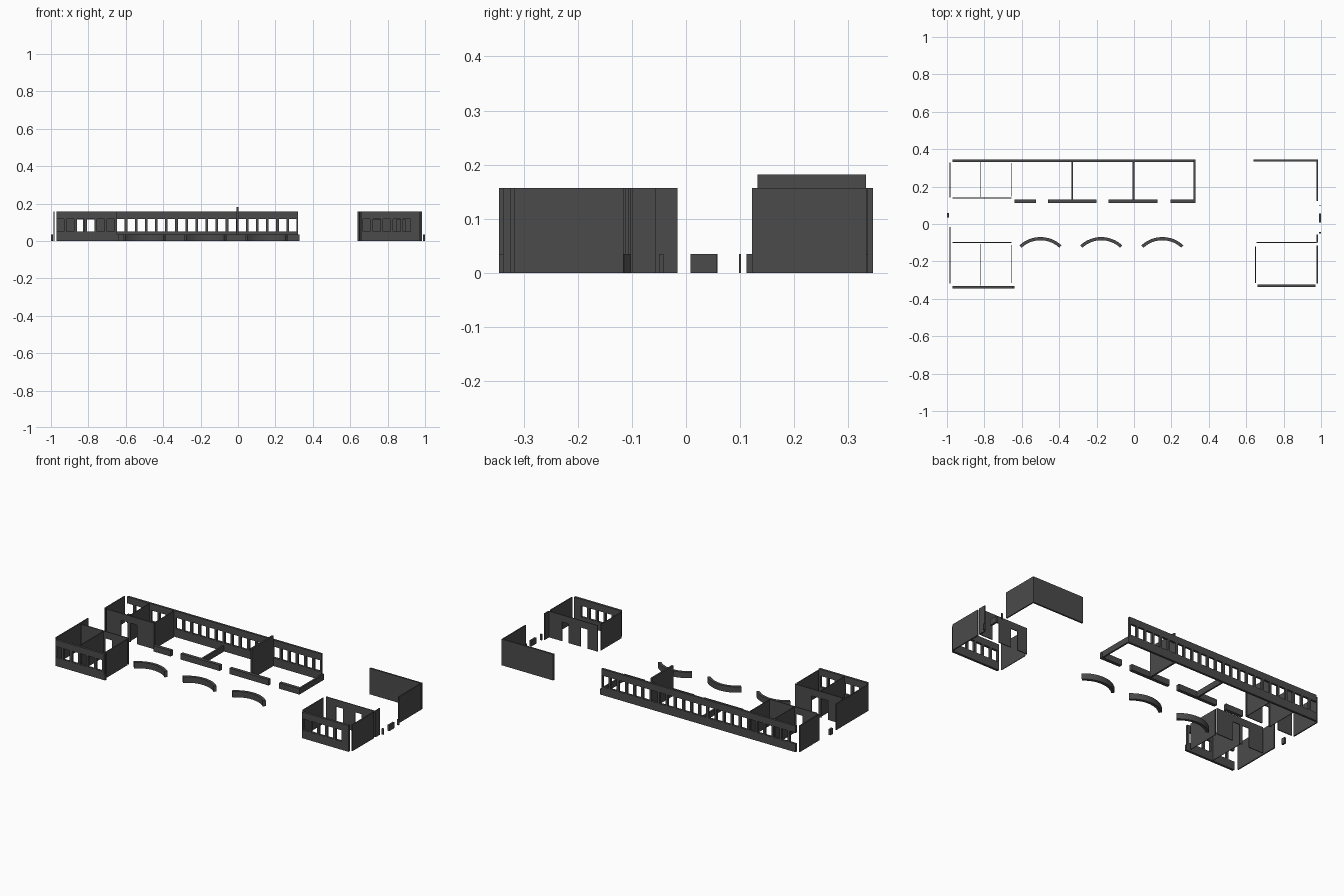
import bpy, bmesh, math
from mathutils import Vector

if "Cube" in bpy.data.objects:
    bpy.data.objects.remove(bpy.data.objects["Cube"])

dark = bpy.data.materials.new("dark_grey")
dark.diffuse_color = (0.07, 0.07, 0.07, 1)
dark.use_nodes = True
dark.node_tree.nodes["Principled BSDF"].inputs["Base Color"].default_value = dark.diffuse_color
TALL, LOW = 0.157, 0.035


def finish(name, bm):
    bmesh.ops.recalc_face_normals(bm, faces=bm.faces)
    me = bpy.data.meshes.new(name)
    bm.to_mesh(me)
    bm.free()
    me.materials.append(dark)
    ob = bpy.data.objects.new(name, me)
    bpy.context.collection.objects.link(ob)
    return ob


def wall(name, x0, x1, y, thick, height=TALL, holes=()):
    """Wall along x; holes are (xa, xb, za, zb) rectangles cut clean through."""
    xs = sorted({x0, x1} | {v for h in holes for v in h[:2] if x0 < v < x1})
    zs = sorted({0, height} | {v for h in holes for v in h[2:] if 0 < v < height})
    bm = bmesh.new()
    grid = {}

    def vert(x, z):
        if (x, z) not in grid:
            grid[x, z] = bm.verts.new((x, y - thick / 2, z))
        return grid[x, z]

    for xa, xb in zip(xs, xs[1:]):
        for za, zb in zip(zs, zs[1:]):
            cx, cz = (xa + xb) / 2, (za + zb) / 2
            if any(h[0] < cx < h[1] and h[2] < cz < h[3] for h in holes):
                continue
            bm.faces.new([vert(xa, za), vert(xb, za), vert(xb, zb), vert(xa, zb)])
    faces = bm.faces[:]
    out = bmesh.ops.extrude_face_region(bm, geom=faces, use_keep_orig=True)
    new = [v for v in out["geom"] if isinstance(v, bmesh.types.BMVert)]
    bmesh.ops.translate(bm, verts=new, vec=(0, thick, 0))
    return finish(name, bm)


def side_wall(name, x, y0, y1, thick, height=TALL):
    """Solid wall running along y."""
    bm = bmesh.new()
    bmesh.ops.create_cube(bm, size=1)
    for v in bm.verts:
        v.co = Vector((x + v.co.x * thick, (y0 + y1) / 2 + v.co.y * (y1 - y0),
                       (v.co.z + 0.5) * height))
    return finish(name, bm)


def windows(start, count, step=0.054, width=0.04):
    return [(start + i * step - width / 2, start + i * step + width / 2, 0.05, 0.117)
            for i in range(count)]


def doors(*centres, width=0.045):
    return [(c - width / 2, c + width / 2, -1, 0.115) for c in centres]


def arc_counter(name, cx, top=-0.07, radius=0.165, thick=0.017, half=0.75, n=16):
    """Curved low counter."""
    bm = bmesh.new()
    cy = top - radius
    rings = []
    for i in range(n + 1):
        a = -half + 2 * half * i / n
        s, c = math.sin(a), math.cos(a)
        rings.append([bm.verts.new((cx + r * s, cy + r * c, z))
                      for r, z in ((radius, 0), (radius, LOW),
                                   (radius - thick, LOW), (radius - thick, 0))])
    for p, q in zip(rings, rings[1:]):
        for k in range(4):
            m = (k + 1) % 4
            bm.faces.new([p[k], p[m], q[m], q[k]])
    bm.faces.new(rings[0])
    bm.faces.new(rings[-1])
    return finish(name, bm)


# long back wall with its window row; the upper part stops slightly short
wall("back_window_wall", -0.97, 0.328, 0.339, 0.013,
     holes=windows(-0.95, 24) + [(0.32, 0.5, LOW, 1)])

# left rooms
wall("front_left_window_wall", -0.97, -0.64, -0.338, 0.014,
     holes=windows(-0.95, 6) + [(-0.648, -0.5, LOW, 1)])
for tag, y, ya, yb in (("back", 0.14, 0.148, 0.325), ("front", -0.10, -0.315, -0.112)):
    wall(tag + "_left_door_wall", -0.97, -0.655, y, 0.005, holes=doors(-0.852, -0.788))
    side_wall(tag + "_left_partition", -0.82, min(ya, -0.328) if ya < 0 else ya - 0.004,
              yb + 0.006, 0.003)
    side_wall(tag + "_left_inner_wall", -0.656, ya, yb, 0.004)
side_wall("back_left_outer_wall", -0.984, 0.142, 0.33, 0.007)
side_wall("front_left_outer_wall", -0.984, -0.318, -0.016, 0.007)
side_wall("left_entry_block", -0.994, 0.034, 0.058, 0.012, LOW)

# right room and back right corner
wall("front_right_window_wall", 0.66, 0.97, -0.331, 0.014, holes=windows(0.687, 5))
wall("front_right_door_wall", 0.655, 0.977, -0.10, 0.005, holes=doors(0.745, 0.87))
side_wall("front_right_inner_wall", 0.65, -0.315, -0.12, 0.004)
side_wall("front_right_outer_wall", 0.98, -0.318, -0.115, 0.007)
side_wall("right_entry_wall", 0.98, -0.10, -0.056, 0.007)
side_wall("back_right_outer_wall", 0.98, 0.122, 0.333, 0.007)
wall("back_right_corner_wall", 0.64, 0.983, 0.34, 0.01)
for i, (ya, yb) in enumerate(((-0.05, -0.042), (0.008, 0.057), (0.098, 0.102))):
    side_wall(f"right_entry_block_{i}", 0.994, ya, yb, 0.012, LOW)

# low centre walls with gaps, and dividers behind them
for i, (a, b) in enumerate(((-0.64, -0.525), (-0.46, -0.2), (-0.135, 0.125), (0.195, 0.33))):
    wall(f"low_front_wall_{i}", a, b, 0.122, 0.02, LOW)
for name, x, h in (("low_divider", -0.33, LOW), ("tall_divider", -0.003, 0.182),
                   ("end_divider", 0.324, LOW)):
    side_wall(name, x, 0.132, 0.3325, 0.01, h)

# curved counters
for i, cx in enumerate((-0.5, -0.175, 0.152)):
    arc_counter(f"curved_counter_{i}", cx)
